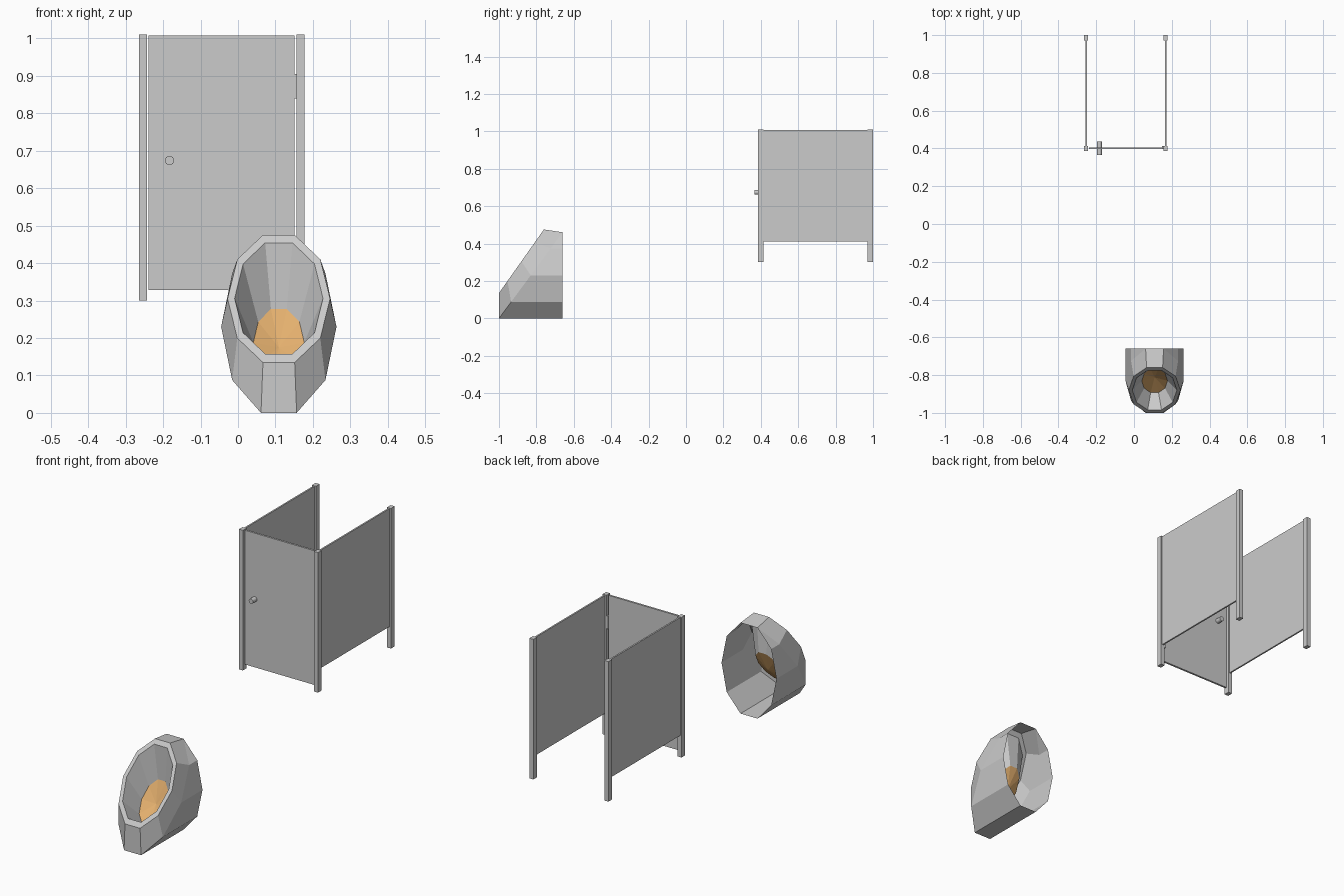
import bpy, bmesh, math

if "Cube" in bpy.data.objects:
    bpy.data.objects.remove(bpy.data.objects["Cube"])


def material(name, rgb):
    m = bpy.data.materials.new(name)
    m.diffuse_color = (*rgb, 1)
    m.use_nodes = True
    m.node_tree.nodes["Principled BSDF"].inputs["Base Color"].default_value = m.diffuse_color
    return m


GREY = material("grey", (0.6, 0.6, 0.6))
AMBER = material("amber", (0.77, 0.43, 0.155))


def finish(bm, name, mat):
    me = bpy.data.meshes.new(name)
    bm.to_mesh(me)
    bm.free()
    me.materials.append(mat)
    ob = bpy.data.objects.new(name, me)
    bpy.context.collection.objects.link(ob)
    return ob


def box(name, x, y, z):
    """Box from (min, max) ranges on each axis."""
    bm = bmesh.new()
    bmesh.ops.create_cube(bm, size=1)
    for v in bm.verts:
        for i, (lo, hi) in enumerate((x, y, z)):
            v.co[i] = lo if v.co[i] < 0 else hi
    return finish(bm, name, GREY)


def decagon(rx, rz, cz, y_of_z):
    """Ten-sided ring around the urinal axis, lying in the plane y = y_of_z(z)."""
    pts = []
    for i in range(10):
        a = math.tau * i / 10
        z = cz + rz * math.sin(a)
        pts.append((0.109 + rx * math.cos(a), y_of_z(z), z))
    return pts


def loft(name, rings, mat, apex=None):
    """Bridge a chain of rings, optionally closing the last one to a point."""
    bm = bmesh.new()
    loops = [[bm.verts.new(p) for p in r] for r in rings]
    for a, b in zip(loops, loops[1:]):
        for i in range(10):
            j = (i + 1) % 10
            bm.faces.new((a[i], a[j], b[j], b[i]))
    if apex:
        tip = bm.verts.new(apex)
        for i in range(10):
            bm.faces.new((loops[-1][i], loops[-1][(i + 1) % 10], tip))
    bmesh.ops.remove_doubles(bm, verts=bm.verts, dist=0.001)
    return finish(bm, name, mat)


# Stall posts and side panels
for side, cx in (("left", -0.254), ("right", 0.167)):
    for end, y in (("front", (0.386, 0.414)), ("back", (0.971, 1.0))):
        box(f"{side}_{end}_post", (cx - 0.011, cx + 0.011), y, (0.3, 1.01))
    box(f"{side}_panel", (cx - 0.004, cx + 0.004), (0.414, 0.971), (0.41, 1.008))

# Door and its hinges
box("door", (-0.239, 0.151), (0.396, 0.406), (0.328, 1.008))
for name, z in (("upper_hinge", 0.84), ("lower_hinge", 0.4)):
    box(name, (0.149, 0.157), (0.398, 0.413), (z, z + 0.065))

# Door knob, passing through to both sides
bpy.ops.mesh.primitive_cylinder_add(vertices=16, radius=0.0125, depth=0.072,
                                    location=(-0.183, 0.401, 0.674),
                                    rotation=(math.pi / 2, 0, 0))
knob = bpy.context.object
knob.name = "door_knob"
knob.data.materials.append(GREY)
bpy.ops.object.shade_smooth_by_angle()

# Urinal: open-backed shell, slanted front, raised rim
rim_plane = lambda z: -1 + (z - 0.135) * 0.706
pool_plane = lambda z: -0.83 + (z - 0.188) * 0.706
back = decagon(0.154, 0.242, 0.23, lambda z: -0.66)
front = decagon(0.154, 0.242, 0.23, lambda z: -1 + z * 0.739)
rim_outer = decagon(0.137, 0.179, 0.305, rim_plane)
rim_inner = decagon(0.118, 0.156, 0.306, rim_plane)
pool_edge = decagon(0.068, 0.094, 0.188, pool_plane)
loft("urinal_shell", [back, front, rim_outer, rim_inner], GREY)
loft("urinal_bowl", [rim_inner, pool_edge], GREY)
loft("urinal_pool", [pool_edge], AMBER, apex=(0.109, -0.812, 0.175))
